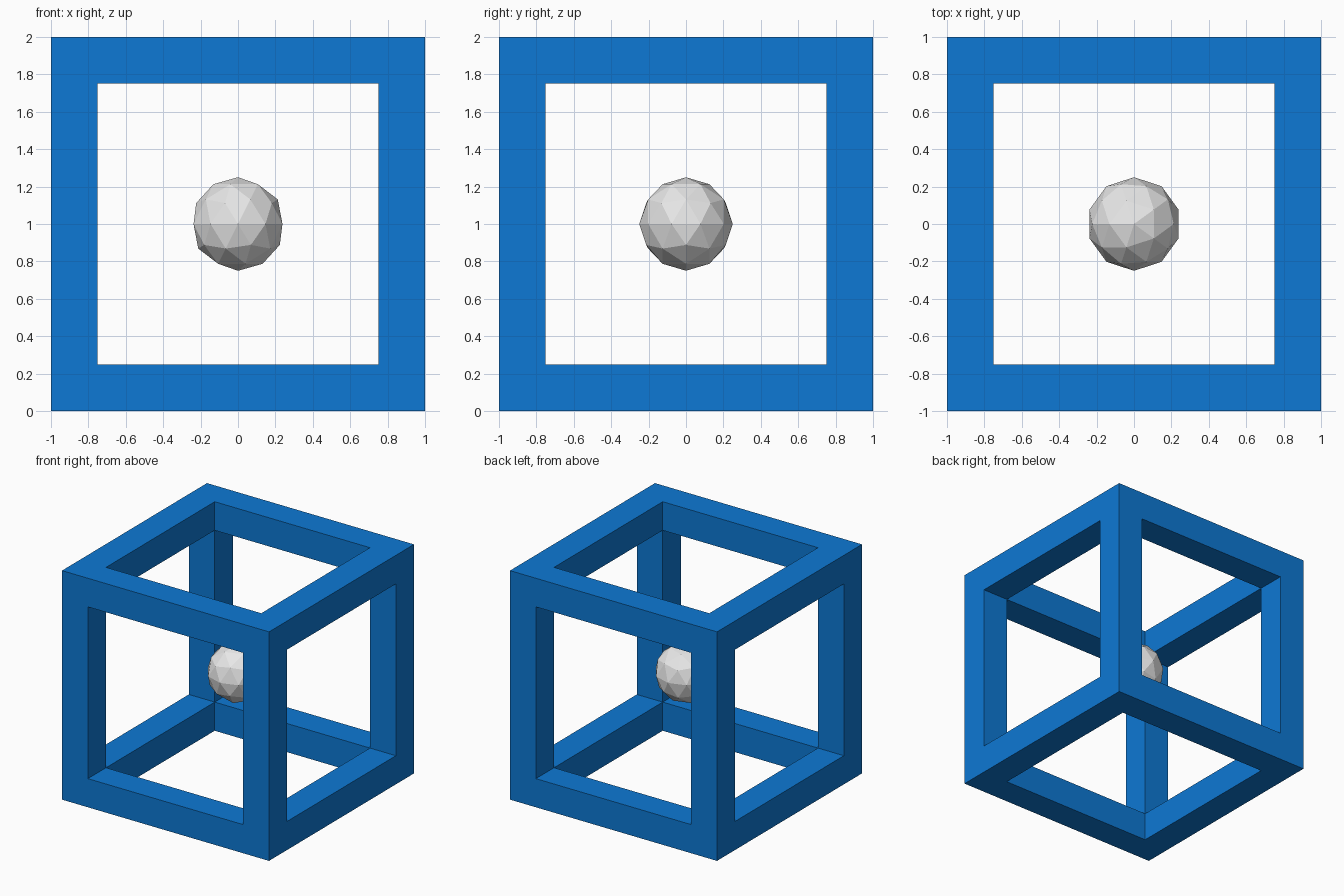
import bpy, bmesh, math
from mathutils import Matrix

if "Cube" in bpy.data.objects:
    bpy.data.objects.remove(bpy.data.objects["Cube"])

BEAM = 0.25


def material(name, rgb):
    m = bpy.data.materials.new(name)
    m.diffuse_color = (*rgb, 1)
    m.use_nodes = True
    m.node_tree.nodes["Principled BSDF"].inputs["Base Color"].default_value = m.diffuse_color
    return m


def add_object(name, bm, mat):
    bmesh.ops.recalc_face_normals(bm, faces=bm.faces)
    mesh = bpy.data.meshes.new(name)
    bm.to_mesh(mesh)
    bm.free()
    mesh.materials.append(mat)
    ob = bpy.data.objects.new(name, mesh)
    ob.location.z = 1
    bpy.context.collection.objects.link(ob)


# Open cube frame: inset each side, sink the panel by one beam, remove it
bm = bmesh.new()
bmesh.ops.create_cube(bm, size=2)
panels = list(bm.faces)
bmesh.ops.inset_individual(bm, faces=panels, thickness=BEAM, use_even_offset=True)
bmesh.ops.inset_individual(bm, faces=panels, thickness=0, depth=-BEAM)
bmesh.ops.delete(bm, geom=panels, context='FACES')
bmesh.ops.remove_doubles(bm, verts=bm.verts, dist=0.001)
add_object("cube_frame", bm, material("blue", (0.004, 0.19, 0.66)))

# Faceted ball floating in the middle
bm = bmesh.new()
bmesh.ops.create_icosphere(bm, subdivisions=2, radius=0.25,
                           matrix=Matrix.Rotation(math.pi, 4, 'Z'))
add_object("centre_ball", bm, material("light grey", (0.8, 0.8, 0.8)))
